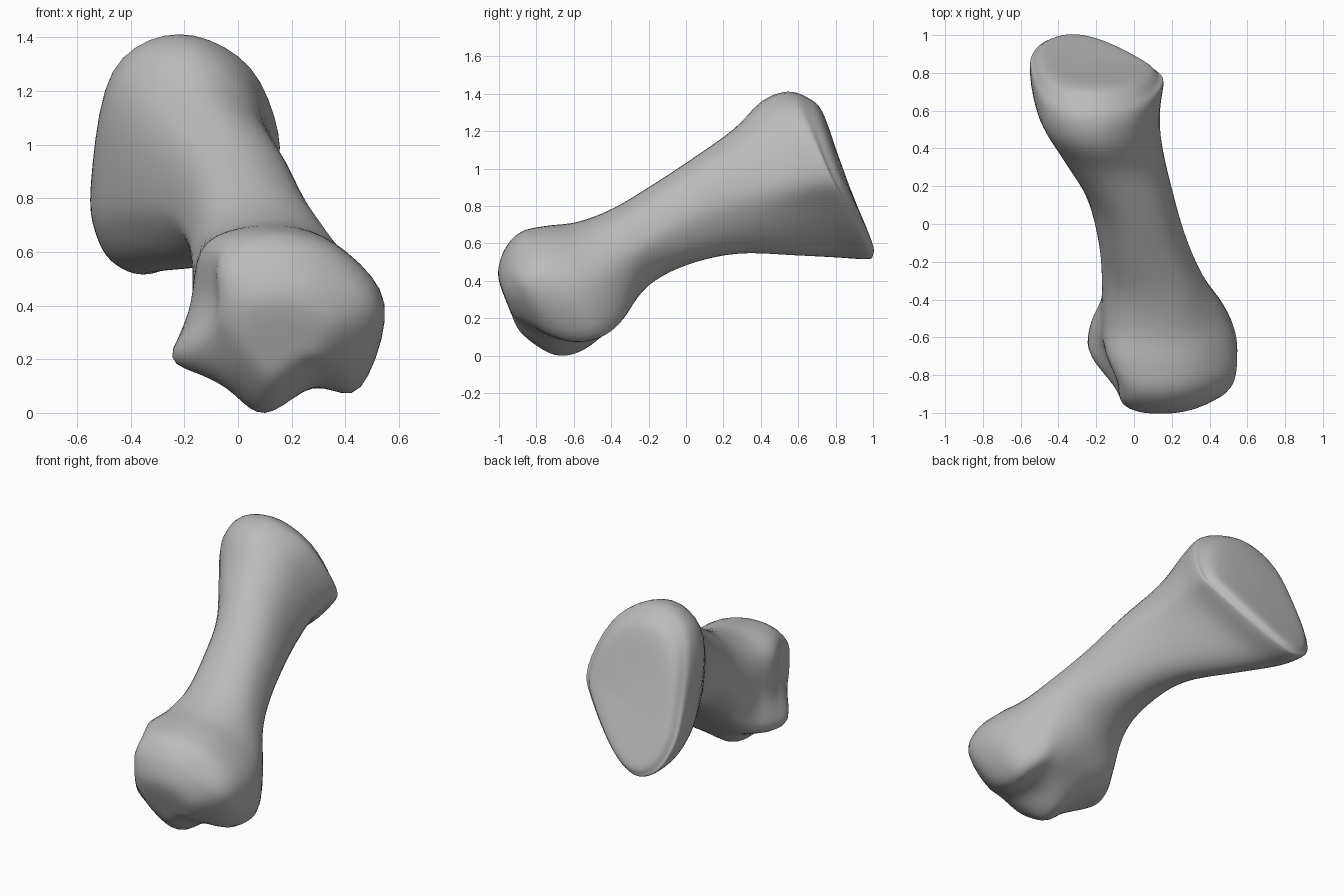
import bpy
import bmesh
from math import sin, cos, radians
from mathutils import Vector

default_cube = bpy.data.objects.get("Cube")
if default_cube:
    bpy.data.objects.remove(default_cube)

SLANT = 0.48      # sections lean back by this much
LEVEL = 0.7       # height at which a section's station equals its y
STEPS = 5         # spline subdivisions between control points


def quarter(start, end, angle, power=1.0):
    """Point on a quarter arc from an upper or lower extreme to a side extreme."""
    across = sin(radians(angle)) ** power
    along = cos(radians(angle)) ** power
    return (start[0] + (end[0] - start[0]) * across,
            end[1] + (start[1] - end[1]) * along)


def shaft_outline(left, right, bottom, top, lean, full):
    """Ten outline points from the four extreme points of an egg-like section."""
    return [top, quarter(top, right, 45), right,
            quarter(bottom, right, 60, lean), quarter(bottom, right, 30, lean),
            bottom, quarter(bottom, left, 30, full), quarter(bottom, left, 60, full),
            left, quarter(top, left, 45, full)]


def shrink(outline, factor):
    """Scale an outline about its own middle, for rounding off an end."""
    cx = sum(p[0] for p in outline) / len(outline)
    cz = sum(p[1] for p in outline) / len(outline)
    return [(cx + (x - cx) * factor, cz + (z - cz) * factor) for x, z in outline]


def place(station, outline, slant=SLANT, bow=0.0):
    """Turn an outline in hundredths into points on the slanted section;
    bow pulls both sides forward from the lower tip of the joint face."""
    return [Vector((x / 100,
                    station - slant * (z / 100 - LEVEL) - bow * (x / 100 + 0.25) ** 2,
                    z / 100))
            for x, z in outline]


def spline(points, closed):
    """Smooth curve passing through all the points."""
    count = len(points)

    def pick(i):
        return points[i % count] if closed else points[max(0, min(count - 1, i))]

    result = []
    for i in range(count if closed else count - 1):
        a, b, c, d = (pick(i + k) for k in (-1, 0, 1, 2))
        for step in range(STEPS):
            t = step / STEPS
            result.append(b + (c - a) * (t / 2)
                          + (a * 2 - b * 5 + c * 4 - d) * (t * t / 2)
                          + (b * 3 - a - c * 3 + d) * (t ** 3 / 2))
    if not closed:
        result.append(points[-1].copy())
    return result


# Rounded front head: ridge, two grooves, side lobe and small side knob
head = [
    (-1.10, [(15, 50), (31, 46), (43, 35), (38, 20), (27, 15),
             (11, 4), (0, 13), (-6, 24), (-7, 36), (-1, 47)]),
    (-1.02, [(14, 59), (34, 54), (52, 39), (43, 13), (28, 11),
             (10, 0), (-3, 9), (-16, 22), (-8, 40), (-6, 55)]),
    (-0.90, [(13, 67), (37, 61), (55, 41), (45, 9), (28, 10),
             (10, 2), (-6, 12), (-25, 21), (-11, 42), (-7, 62)]),
    (-0.75, [(12, 70), (36, 64), (54, 42), (46, 12), (30, 12),
             (11, 10), (-7, 15), (-23, 22), (-17, 42), (-12, 64)]),
    (-0.58, [(13, 72), (34, 65), (48, 46), (40, 23), (28, 20),
             (12, 21), (-6, 23), (-16, 28), (-17, 44), (-11, 65)]),
]

# Shaft widening into the teardrop-shaped base:
# left, right, bottom, top, lean of the lower edge, fullness of the left side
shaft = [
    (-0.36, (-17, 56), (37, 58), (8, 38), (10, 79), 1, 1),
    (-0.10, (-19, 68), (28, 71), (5, 49), (4, 91), 1, 1),
    (0.20, (-26, 78), (21, 84), (-4, 55), (-3, 106), 1.1, 1),
    (0.50, (-42, 82), (15, 91), (-20, 54), (-14, 122), 1.3, 0.9),
    (0.72, (-53, 82), (14, 96), (-30, 53), (-20, 137), 1.5, 0.8),
    (0.88, (-55, 85), (16, 99), (-33, 52), (-22, 142), 1.5, 0.8),
]

# Assemble all the sections; both caps are domed and stand a little steeper
sections = head + [(row[0], shaft_outline(*row[1:])) for row in shaft]
front, back = sections[0][1], sections[-1][1]
sections = ([(-1.13, shrink(front, 0.3), 0.4), (-1.12, shrink(front, 0.65), 0.4)]
            + sections
            + [(0.93, shrink(back, 0.94), 0.42, 0.3),
               (0.955, shrink(back, 0.8), 0.38, 0.3),
               (0.95, shrink(back, 0.4), 0.38, 0.3)])

# Smooth around each section, then lengthwise along the bone
rings = [spline(place(*section), True) for section in sections]
columns = [spline(list(line), False) for line in zip(*rings)]

bm = bmesh.new()
grid = [[bm.verts.new(p) for p in column] for column in columns]
for first, second in zip(grid, grid[1:] + grid[:1]):
    for j in range(len(first) - 1):
        bm.faces.new((first[j], first[j + 1], second[j + 1], second[j]))
for end in (0, -1):
    rim = [column[end] for column in grid]
    hub = bm.verts.new(sum((v.co for v in rim), Vector()) / len(rim))
    for a, b in zip(rim, rim[1:] + rim[:1]):
        bm.faces.new((a, b, hub))
for _ in range(3):
    bmesh.ops.smooth_vert(bm, verts=bm.verts, factor=0.4, use_axis_x=True,
                          use_axis_y=True, use_axis_z=True)
bmesh.ops.recalc_face_normals(bm, faces=bm.faces)

# Centre the bone lengthwise and stand it on the ground
ends = [v.co.y for v in bm.verts]
offset = Vector((0, (min(ends) + max(ends)) / 2, min(v.co.z for v in bm.verts)))
bmesh.ops.translate(bm, verts=bm.verts, vec=-offset)

mesh = bpy.data.meshes.new("foot_bone")
bm.to_mesh(mesh)
bm.free()
bone = bpy.data.objects.new("foot_bone", mesh)
bpy.context.collection.objects.link(bone)

# Plain grey finish
grey = bpy.data.materials.new("plain_grey")
grey.use_nodes = True
colour = (0.5, 0.5, 0.5, 1)
grey.diffuse_color = colour
grey.node_tree.nodes["Principled BSDF"].inputs["Base Color"].default_value = colour
mesh.materials.append(grey)

bpy.ops.object.select_all(action="DESELECT")
bone.select_set(True)
bpy.context.view_layer.objects.active = bone
bpy.ops.object.shade_smooth()
